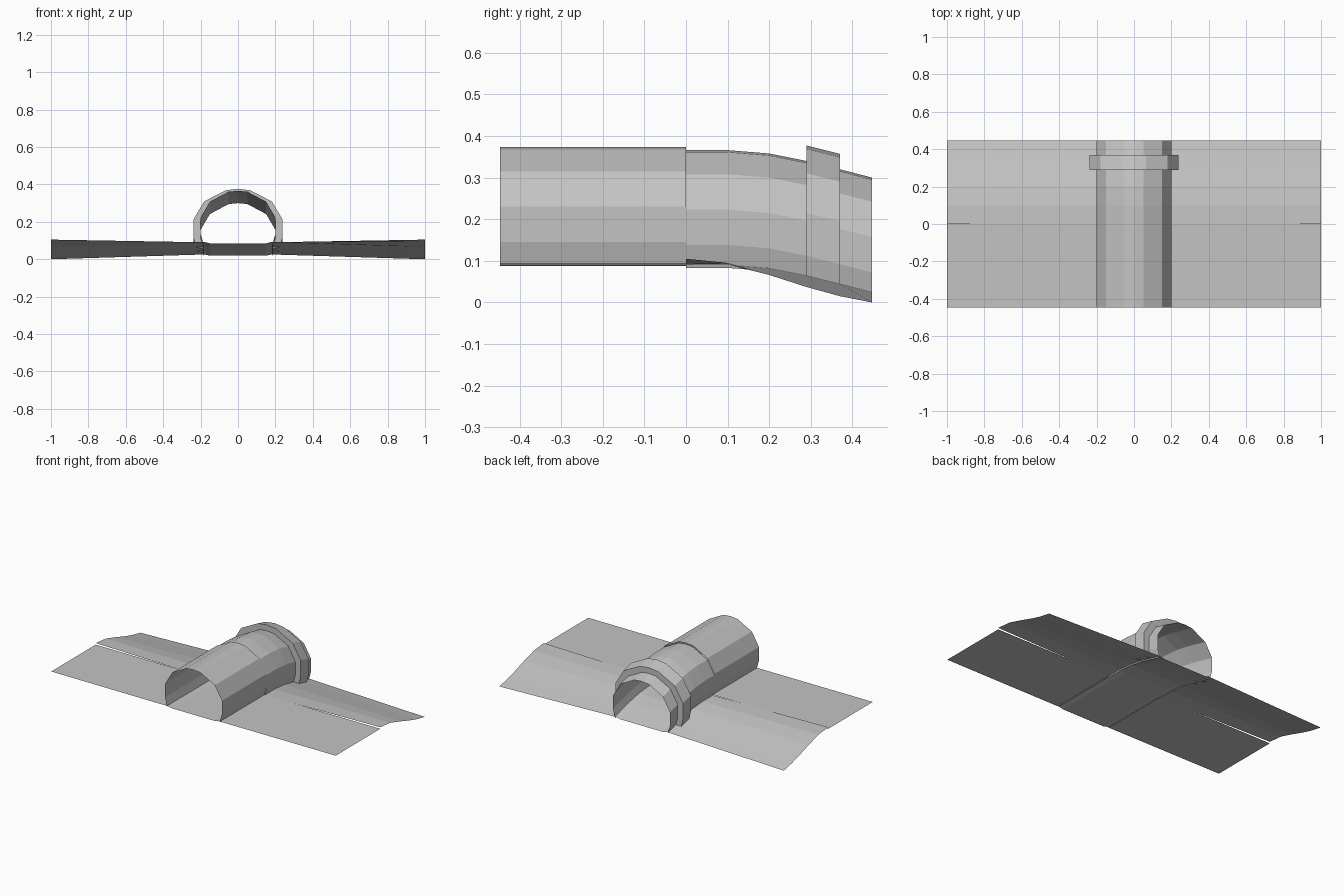
import bpy

cube = bpy.data.objects.get("Cube")
if cube:
    bpy.data.objects.remove(cube, do_unlink=True)

grey = bpy.data.materials.new("light_grey")
grey.use_nodes = True
colour = (0.55, 0.55, 0.55, 1)
grey.diffuse_color = colour
bsdf = next(n for n in grey.node_tree.nodes if n.type == "BSDF_PRINCIPLED")
bsdf.inputs["Base Color"].default_value = colour
bsdf.inputs["Roughness"].default_value = 0.8


def loft(name, sections):
    """Join equal-length rows of points into a sheet of quads."""
    n = len(sections[0])
    verts = [p for row in sections for p in row]
    faces = [(r * n + i, r * n + i + 1, (r + 1) * n + i + 1, (r + 1) * n + i)
             for r in range(len(sections) - 1) for i in range(n - 1)]
    mesh = bpy.data.meshes.new(name)
    mesh.from_pydata(verts, [], faces)
    mesh.materials.append(grey)
    obj = bpy.data.objects.new(name, mesh)
    bpy.context.collection.objects.link(obj)
    return obj


def mirrored(half):
    """Mirror a half profile whose last point lies on the centre line."""
    return [(-x, z) for x, z in half] + [(x, z) for x, z in half[-2::-1]]


def section(profile, y, drop):
    return [(x, y, z - drop) for x, z in profile]


END = 0.447
tunnel = mirrored([(0.185, 0.09), (0.2, 0.145), (0.2, 0.23),
                   (0.15, 0.315), (0.05, 0.368), (0, 0.373)])
collar = mirrored([(0.225, 0.097), (0.237, 0.145), (0.237, 0.248),
                   (0.18, 0.343), (0.065, 0.402), (0, 0.41)])

# Arched cover: straight front half, drooping back half
loft("front_cover", [section(tunnel, y, 0) for y in (-END, 0)])
path = [(0, 0.007), (0.1, 0.007), (0.2, 0.015),
        (0.29, 0.033), (0.37, 0.053), (END, 0.073)]
loft("back_cover", [section(tunnel, y, d) for y, d in path])

# Raised collar with its two end walls
loft("collar", [section(tunnel, 0.29, 0.033), section(collar, 0.29, 0.033),
                section(collar, 0.37, 0.053), section(tunnel, 0.37, 0.053)])


# Ground sheets, slightly sunk between the feet of the cover
def sheet_row(y, outer, inner):
    half = [(1, outer), (0.2, inner), (0.175, inner), (0.15, inner - 0.006),
            (0, inner - 0.006)]
    return section(mirrored(half), y, 0)


loft("front_sheet", [sheet_row(y, 0.095, 0.094) for y in (-END, 0)])
outer_edge = [0.105, 0.095, 0.066, 0.037, 0.015, 0]
loft("back_sheet", [sheet_row(y, z, 0.098 - d)
                    for (y, d), z in zip(path, outer_edge)])
